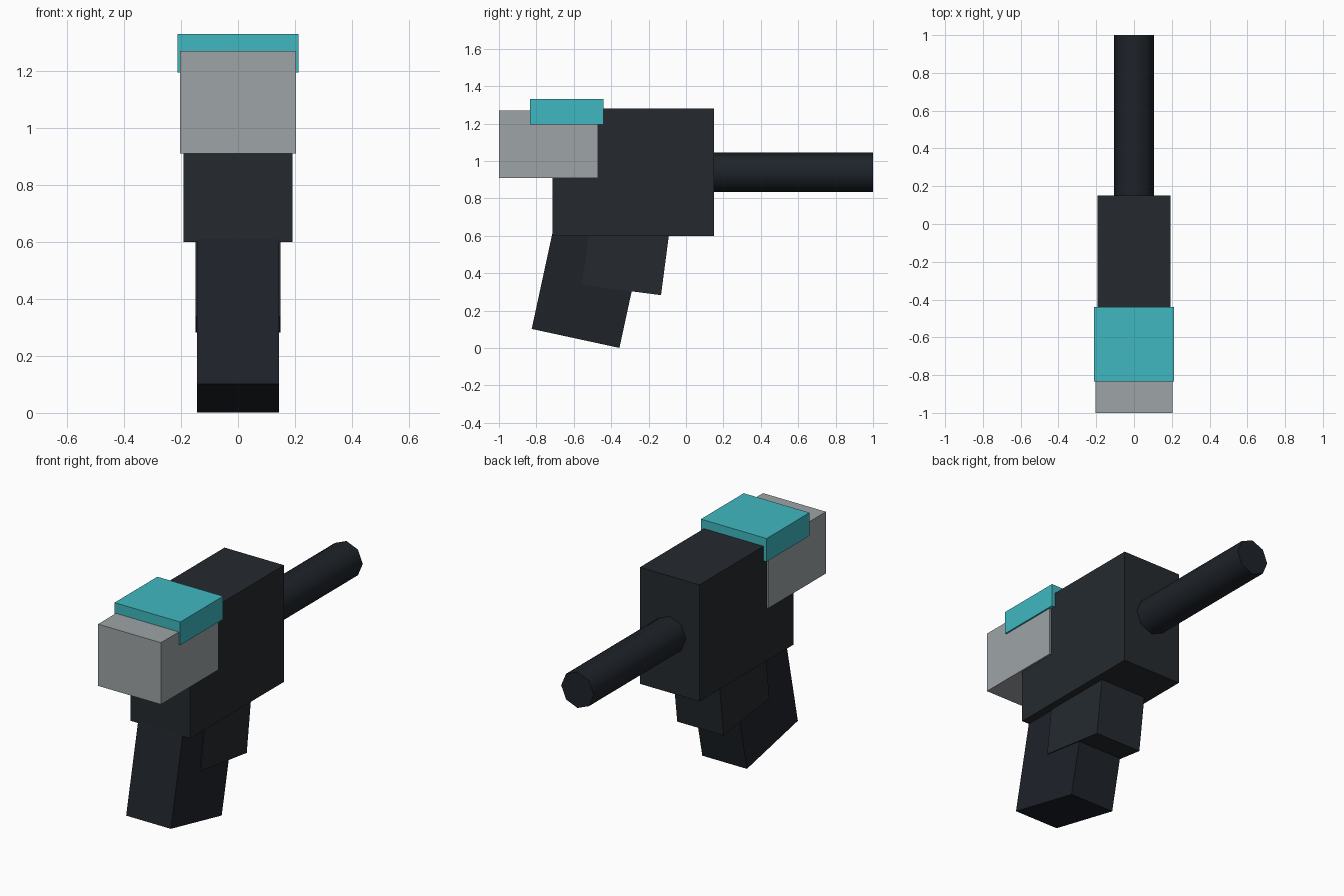
import bpy, bmesh, math

if "Cube" in bpy.data.objects:
    bpy.data.objects.remove(bpy.data.objects["Cube"])


def material(name, rgb):
    m = bpy.data.materials.new(name)
    m.diffuse_color = (*rgb, 1)
    m.use_nodes = True
    m.node_tree.nodes["Principled BSDF"].inputs["Base Color"].default_value = m.diffuse_color
    return m


def slab(name, profile, half_width, mat):
    """Extrude a side profile of (y, z) points symmetrically across x."""
    bm = bmesh.new()
    face = bm.faces.new([bm.verts.new((-half_width, y, z)) for y, z in profile])
    ext = bmesh.ops.extrude_face_region(bm, geom=[face])
    verts = [v for v in ext["geom"] if isinstance(v, bmesh.types.BMVert)]
    bmesh.ops.translate(bm, verts=verts, vec=(2 * half_width, 0, 0))
    bmesh.ops.recalc_face_normals(bm, faces=bm.faces)
    mesh = bpy.data.meshes.new(name)
    bm.to_mesh(mesh)
    bm.free()
    mesh.materials.append(mat)
    obj = bpy.data.objects.new(name, mesh)
    bpy.context.collection.objects.link(obj)
    return obj


def rect(y0, y1, z0, z1):
    return [(y0, z0), (y1, z0), (y1, z1), (y0, z1)]


def tilted(y, z, length, height, degrees):
    """Rectangle leaning forward, given by its lower front corner."""
    a = math.radians(degrees)
    c, s = math.cos(a), math.sin(a)
    return [(y + u * c + v * s, z - u * s + v * c)
            for u, v in [(0, 0), (length, 0), (length, height), (0, height)]]


charcoal = material("charcoal", (0.018, 0.023, 0.028))
dark = material("dark", (0.013, 0.017, 0.023))
grey = material("grey", (0.34, 0.37, 0.38))
teal = material("teal", (0.05, 0.48, 0.53))

# Main body, rear housing and teal cap
slab("body", rect(-0.715, 0.15, 0.6, 1.28), 0.192, charcoal)
slab("rear_housing", rect(-1.0, -0.47, 0.91, 1.27), 0.203, grey)
slab("top_cap", rect(-0.835, -0.44, 1.195, 1.33), 0.212, teal)

# Slanted handle and the block in front of it, both sunk into the body
slab("handle", tilted(-0.825, 0.102, 0.48, 0.56, 12.2), 0.144, dark)
slab("handle_block", tilted(-0.555, 0.338, 0.425, 0.36, 7.5), 0.15, charcoal)

# Eight-sided barrel with corners on the axes
bpy.ops.mesh.primitive_cylinder_add(vertices=8, radius=0.105, depth=0.9,
                                    location=(0, 0.55, 0.94),
                                    rotation=(math.pi / 2, 0, 0))
barrel = bpy.context.object
barrel.name = "barrel"
barrel.data.materials.append(dark)
bpy.ops.object.shade_smooth_by_angle(angle=math.radians(50))
